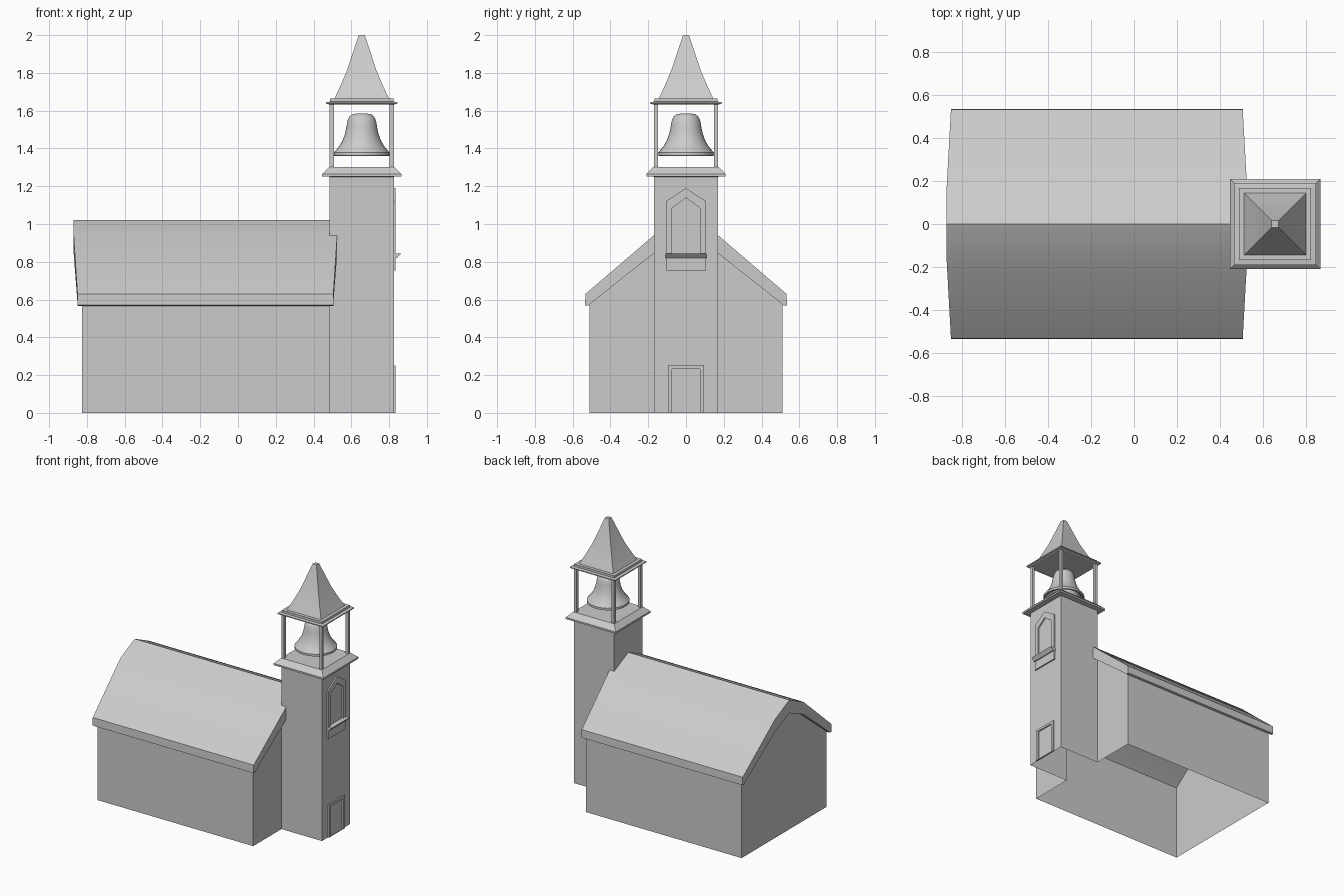
import bpy, bmesh, math

if "Cube" in bpy.data.objects:
    bpy.data.objects.remove(bpy.data.objects["Cube"])

TX, TH = 0.655, 0.17          # tower centre x and half width
FX, BX = TX + TH, TX - TH     # tower front and back planes


def build(name, verts, faces, smooth=False):
    me = bpy.data.meshes.new(name)
    me.from_pydata(verts, [], faces)
    bm = bmesh.new()
    bm.from_mesh(me)
    bmesh.ops.recalc_face_normals(bm, faces=bm.faces)
    bm.to_mesh(me)
    bm.free()
    ob = bpy.data.objects.new(name, me)
    bpy.context.collection.objects.link(ob)
    if smooth:
        bpy.context.view_layer.objects.active = ob
        ob.select_set(True)
        bpy.ops.object.shade_smooth_by_angle(angle=math.radians(30))
        ob.select_set(False)
    return ob


def loft(name, rings, caps=True, loop=False, smooth=False):
    """Skin closed rings of equal length; caps close the ends, loop joins last to first."""
    n = len(rings[0])
    verts = [p for r in rings for p in r]
    m = len(rings)
    faces = []
    for i in range(m if loop else m - 1):
        a, b = i * n, (i + 1) % m * n
        faces += [(a + j, a + (j + 1) % n, b + (j + 1) % n, b + j) for j in range(n)]
    if caps and not loop:
        faces += [tuple(range(n)), tuple(range((m - 1) * n, m * n))]
    return build(name, verts, faces, smooth)


def square_stack(name, sections, cx=TX, cy=0, smooth=False):
    return loft(name, [[(cx + sx * h, cy + sy * h, z)
                        for sx, sy in ((-1, -1), (1, -1), (1, 1), (-1, 1))]
                       for h, z in sections], smooth=smooth)


def frame(name, outer, inner, depth=0.01):
    """Raised trim on the tower front between two (y, z) outlines."""
    x0, x1 = FX - 0.002, FX + depth
    loft(name, [[(x, y, z) for y, z in o]
                for o, x in ((outer, x0), (outer, x1), (inner, x1), (inner, x0))], loop=True)


# Nave walls, open underneath and open into the tower
NB, W = -0.825, 0.51
gable = [(-W, 0), (W, 0), (W, .59), (.17, .87), (0, .95), (-.17, .87), (-W, .59)]
verts = [(NB, y, z) for y, z in gable]
faces = [tuple(range(7))]
for s in (-1, 1):
    k = len(verts)
    verts += [(NB, s * W, 0), (BX, s * W, 0), (BX, s * W, .59), (NB, s * W, .59),
              (BX, s * TH, 0), (BX, s * TH, .87)]
    faces += [(k, k + 1, k + 2, k + 3), (k + 1, k + 4, k + 5, k + 2)]
nave = build("nave_walls", verts, faces)
bm = bmesh.new()
bm.from_mesh(nave.data)
bmesh.ops.remove_doubles(bm, verts=bm.verts, dist=1e-4)
bmesh.ops.recalc_face_normals(bm, faces=bm.faces)
bm.to_mesh(nave.data)
bm.free()

# Roof: stations of outer (y, z), inner (y, z) and the two verge x positions
half = [(.535, .57, .518, .567, -.85, .505), (.532, .63, .50, .583, -.85, .505),
        (.17, .94, .17, .845, -.87, .525)]
ridge = [(0, 1.02, 0, .92, -.87, .525)]
other = [(-a, b, -c, d, e, f) for a, b, c, d, e, f in reversed(half)]
loft("roof", [[(f, a, b), (f, c, d), (e, c, d), (e, a, b)]
              for a, b, c, d, e, f in half + ridge + other], smooth=True)

# Tower walls; the back wall only exists above the nave roof
tv = [(x, y, z) for z in (0, 1.26) for x, y in ((BX, -TH), (FX, -TH), (FX, TH), (BX, TH))]
tv += [(BX, -TH, .85), (BX, TH, .85)]
build("tower_walls", tv, [(0, 1, 5, 4, 8), (1, 2, 6, 5), (2, 3, 9, 7, 6), (8, 4, 7, 9)])

# Belfry deck, posts, upper cornice and spire
square_stack("belfry_deck", [(.168, 1.25), (.21, 1.252), (.21, 1.265), (.172, 1.302)])
for sx in (-1, 1):
    for sy in (-1, 1):
        square_stack("belfry_post", [(.011, 1.295), (.011, 1.64)],
                     TX + sx * .159, sy * .159)
square_stack("upper_cornice", [(.17, 1.632), (.19, 1.638), (.19, 1.645), (.168, 1.648),
                               (.168, 1.665)])
square_stack("spire", [(.146, 1.66), (.111, 1.735), (.078, 1.813), (.016, 2.0)], smooth=True)

# Bell: turned profile from inside crown, over the lip, up to the outer crown
bell = [(.03, 1.54), (.058, 1.51), (.072, 1.45), (.10, 1.40), (.128, 1.365), (.138, 1.36),
        (.147, 1.362), (.147, 1.378), (.135, 1.392), (.117, 1.415), (.10, 1.445),
        (.088, 1.48), (.081, 1.515), (.076, 1.545), (.066, 1.568), (.05, 1.581), (.02, 1.586)]
N = 32
loft("bell", [[(TX + r * math.cos(2 * math.pi * i / N), r * math.sin(2 * math.pi * i / N), z)
               for i in range(N)] for r, z in bell], smooth=True)

# Window trim with pointed head, its sill, and the door trim
frame("window_frame",
      [(-.107, .753), (.107, .753), (.107, 1.12), (0, 1.19), (-.107, 1.12)],
      [(-.073, .845), (.073, .845), (.073, 1.085), (0, 1.138), (-.073, 1.085)])
loft("window_sill", [[(FX, y, .82), (FX + .017, y, .82), (FX + .04, y, .845), (FX, y, .845)]
                     for y in (-.108, .108)])
frame("door_frame", [(-.095, 0), (-.095, .25), (.095, .25), (.095, 0)],
      [(-.073, 0), (-.073, .232), (.073, .232), (.073, 0)])
